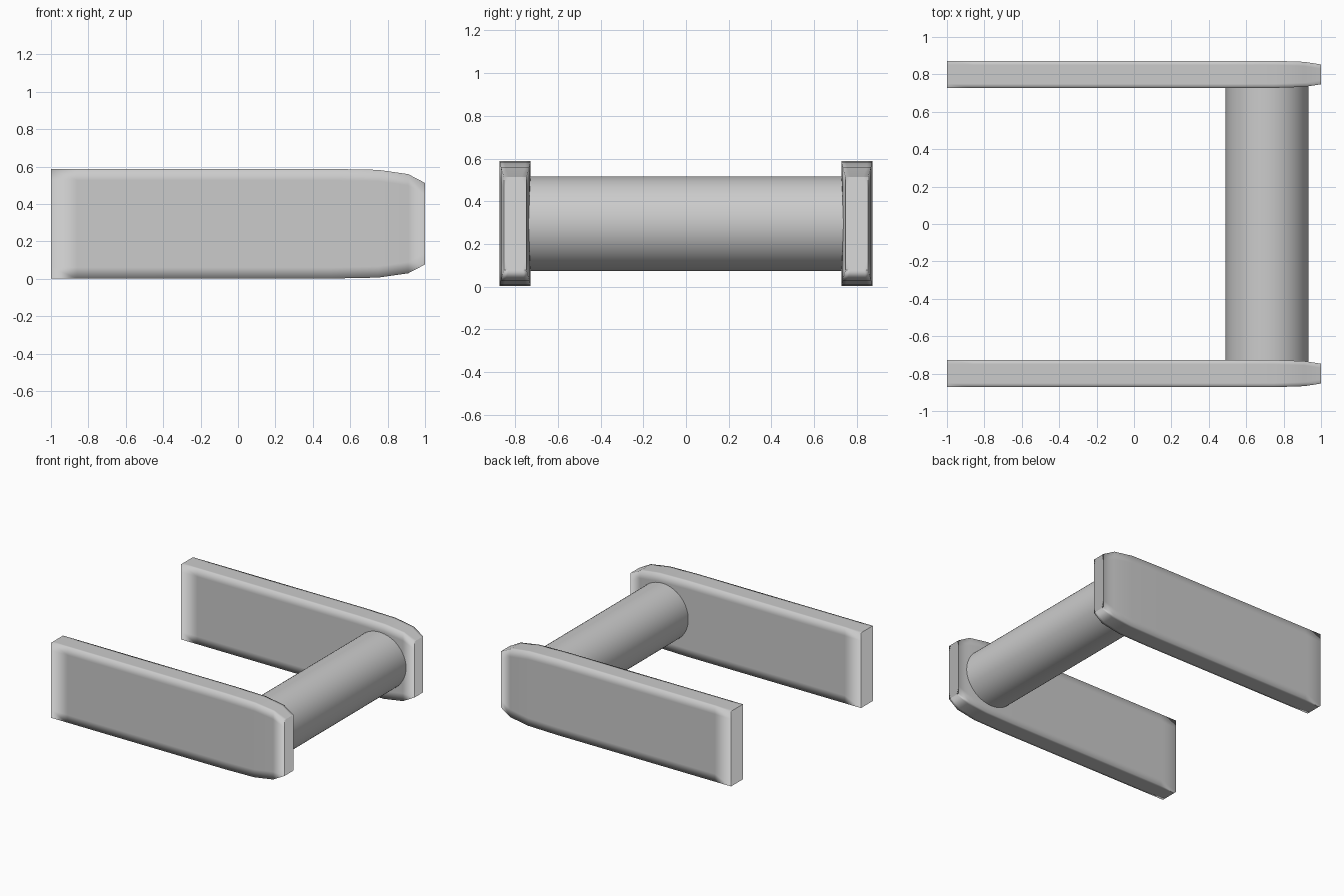
import bpy, bmesh, math
from mathutils import Vector

cube = bpy.data.objects.get("Cube")
if cube:
    bpy.data.objects.remove(cube)

grey = bpy.data.materials.new("light_grey")
grey.use_nodes = True
colour = (0.6, 0.6, 0.6, 1)
grey.diffuse_color = colour
grey.node_tree.nodes["Principled BSDF"].inputs["Base Color"].default_value = colour

MID_Z = 0.295


def section(h, t):
    """Rectangle with support points beside each corner, for soft shading."""
    a, b = h - 0.06, t - 0.022
    quarter = [(t, -a), (t, a), (t, h), (b, h), (-b, h), (-t, h)]
    return quarter + [(-y, -z) for y, z in quarter]


def side_arm(name, y):
    # Square tail, long straight run and a tapering rounded nose
    stations = [(-1, 0.293, 0.0725), (-0.86, 0.293, 0.0725), (0.5, 0.293, 0.0725),
                (0.75, 0.288, 0.0725), (0.91, 0.265, 0.067), (1, 0.218, 0.053)]
    bm = bmesh.new()
    rings = [[bm.verts.new((x, y + dy, MID_Z + dz)) for dy, dz in section(h, t)]
             for x, h, t in stations]
    count = len(rings[0])
    for r, s in zip(rings, rings[1:]):
        for i in range(count):
            j = (i + 1) % count
            bm.faces.new((r[i], r[j], s[j], s[i]))
    caps = [bm.faces.new(rings[0]), bm.faces.new(rings[-1])]
    bmesh.ops.inset_individual(bm, faces=caps, thickness=0.02)
    bmesh.ops.recalc_face_normals(bm, faces=bm.faces)
    for f in bm.faces:
        f.smooth = True
    mesh = bpy.data.meshes.new(name)
    bm.to_mesh(mesh)
    bm.free()
    mesh.materials.append(grey)
    bpy.context.collection.objects.link(bpy.data.objects.new(name, mesh))


side_arm("front_arm", -0.8)
side_arm("back_arm", 0.8)

# Round bar joining the arms near the nose
bpy.ops.mesh.primitive_cylinder_add(vertices=64, radius=0.222, depth=1.5,
                                    location=(0.712, 0, MID_Z),
                                    rotation=(math.pi / 2, 0, 0))
bar = bpy.context.object
bar.name = "cross_bar"
bar.data.materials.append(grey)
bpy.ops.object.shade_smooth_by_angle()
